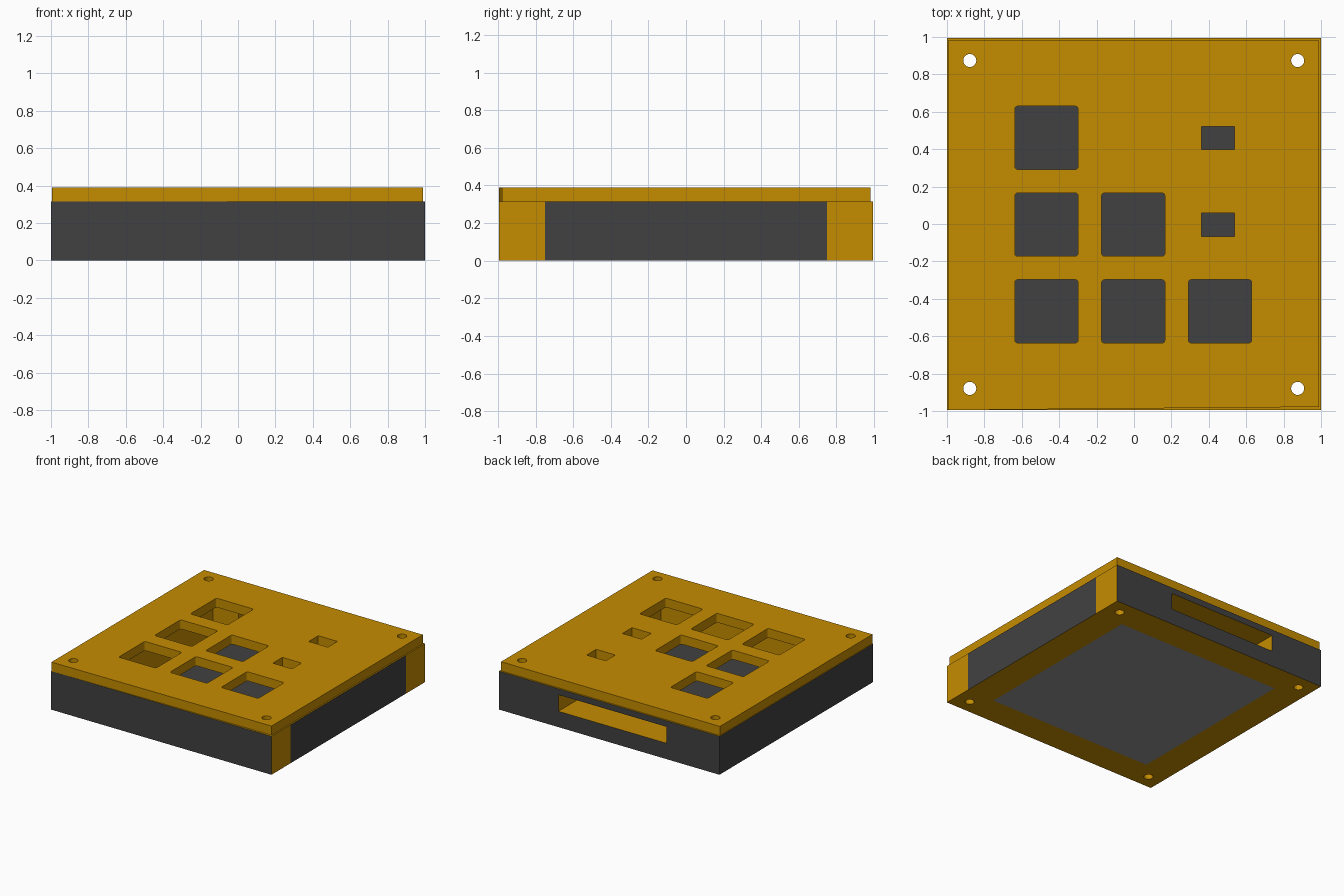
import bpy, bmesh, math
from mathutils import Vector

if "Cube" in bpy.data.objects:
    bpy.data.objects.remove(bpy.data.objects["Cube"])

BODY_H, LID_TOP, CAVITY = 0.315, 0.39, 0.75


def material(name, rgb):
    m = bpy.data.materials.new(name)
    m.diffuse_color = (*rgb, 1)
    m.use_nodes = True
    m.node_tree.nodes["Principled BSDF"].inputs["Base Color"].default_value = m.diffuse_color
    return m


AMBER = material("amber", (0.56, 0.265, 0.0))
DARK = material("dark_grey", (0.053, 0.053, 0.053))
LIGHT = material("light_grey", (0.29, 0.29, 0.29))


def prism(name, outline, z0, z1):
    """Upright prism from a counter-clockwise outline."""
    bm = bmesh.new()
    low = [bm.verts.new((x, y, z0)) for x, y in outline]
    high = [bm.verts.new((x, y, z1)) for x, y in outline]
    n = len(outline)
    bm.faces.new(low[::-1])
    bm.faces.new(high)
    for i in range(n):
        j = (i + 1) % n
        bm.faces.new((low[i], low[j], high[j], high[i]))
    me = bpy.data.meshes.new(name)
    bm.to_mesh(me)
    bm.free()
    ob = bpy.data.objects.new(name, me)
    bpy.context.collection.objects.link(ob)
    me.materials.append(AMBER)
    me.materials.append(DARK)
    return ob


def rect(cx, cy, w, h, r=0.0):
    """Rectangle outline, with rounded corners when r > 0."""
    pts = []
    for k, (sx, sy) in enumerate([(1, 1), (-1, 1), (-1, -1), (1, -1)]):
        x, y = cx + sx * (w / 2 - r), cy + sy * (h / 2 - r)
        for s in range(4 if r else 1):
            a = math.radians(90 * k + 30 * s)
            pts.append((x + r * math.cos(a), y + r * math.sin(a)))
    return pts


def circle(cx, cy, r, n=24):
    return [(cx + r * math.cos(2 * math.pi * i / n),
             cy + r * math.sin(2 * math.pi * i / n)) for i in range(n)]


def cut(ob, cutters):
    """Subtract every cutter, then remove the cutters."""
    for c in cutters:
        c.hide_render = True
        mod = ob.modifiers.new("cut", 'BOOLEAN')
        mod.operation, mod.solver, mod.object = 'DIFFERENCE', 'EXACT', c
    bpy.context.view_layer.update()
    dg = bpy.context.evaluated_depsgraph_get()
    me = bpy.data.meshes.new_from_object(ob.evaluated_get(dg))
    ob.modifiers.clear()
    ob.data = me
    for c in cutters:
        bpy.data.objects.remove(c)


def screw_cutters():
    return [prism("screw_cutter", circle(x, y, 0.035), -0.1, 0.6)
            for x in (-0.878, 0.875) for y in (-0.879, 0.874)]


def sheet(name, z, mat, up):
    """Single flat face spanning the cavity."""
    pts = rect(0, 0, 2 * CAVITY, 2 * CAVITY)
    me = bpy.data.meshes.new(name)
    me.from_pydata([(x, y, z) for x, y in pts], [], [(0, 1, 2, 3) if up else (3, 2, 1, 0)])
    me.materials.append(mat)
    bpy.context.collection.objects.link(bpy.data.objects.new(name, me))


# Case: walls around an open cavity, with a port slot in the back
case = prism("case", rect(0, 0, 2, 1.99), 0, BODY_H)
cut(case, screw_cutters() + [
    prism("cavity_cutter", rect(0, 0, 2 * CAVITY, 2 * CAVITY), -0.1, 0.6),
    prism("port_cutter", rect(-0.03, 0.9, 0.98, 0.4), 0.13, 0.265)])

# Outer walls are dark; the right wall is dark only between its amber ends
bm = bmesh.new()
bm.from_mesh(case.data)
for y in (-CAVITY, CAVITY):
    right = [f for f in bm.faces if f.normal.x > 0.9 and f.calc_center_median().x > 0.99]
    geom = right + list({e for f in right for e in f.edges}) + list({v for f in right for v in f.verts})
    bmesh.ops.bisect_plane(bm, geom=geom, plane_co=Vector((0, y, 0)), plane_no=Vector((0, 1, 0)))
for f in bm.faces:
    c, n = f.calc_center_median(), f.normal
    outer = (n.y < -0.9 and c.y < -0.99) or (n.y > 0.9 and c.y > 0.99) or (n.x < -0.9 and c.x < -0.99)
    panel = n.x > 0.9 and c.x > 0.99 and abs(c.y) < 0.7
    f.material_index = 1 if outer or panel else 0
bm.to_mesh(case.data)
bm.free()

# Thin floor: dark inside, light grey underneath
sheet("floor_inside", 0.002, DARK, True)
sheet("floor_underside", 0.0, LIGHT, False)

# Lid: slightly skewed plate with key windows, small windows and screw holes
lid = prism("lid", [(-0.995, -0.995), (0.989, -0.978), (0.989, 0.982), (-0.995, 0.982)],
            BODY_H, LID_TOP)
STEP = 0.464
keys = [(c, r) for r in range(3) for c in range(3 - r)]
cut(lid, screw_cutters()
    + [prism("key_cutter", rect(-0.468 + c * STEP, -0.467 + r * STEP, 0.338, 0.338, 0.015), 0.2, 0.6)
       for c, r in keys]
    + [prism("small_cutter", rect(0.449, y, 0.174, 0.124), 0.2, 0.6) for y in (-0.004, 0.46)])
